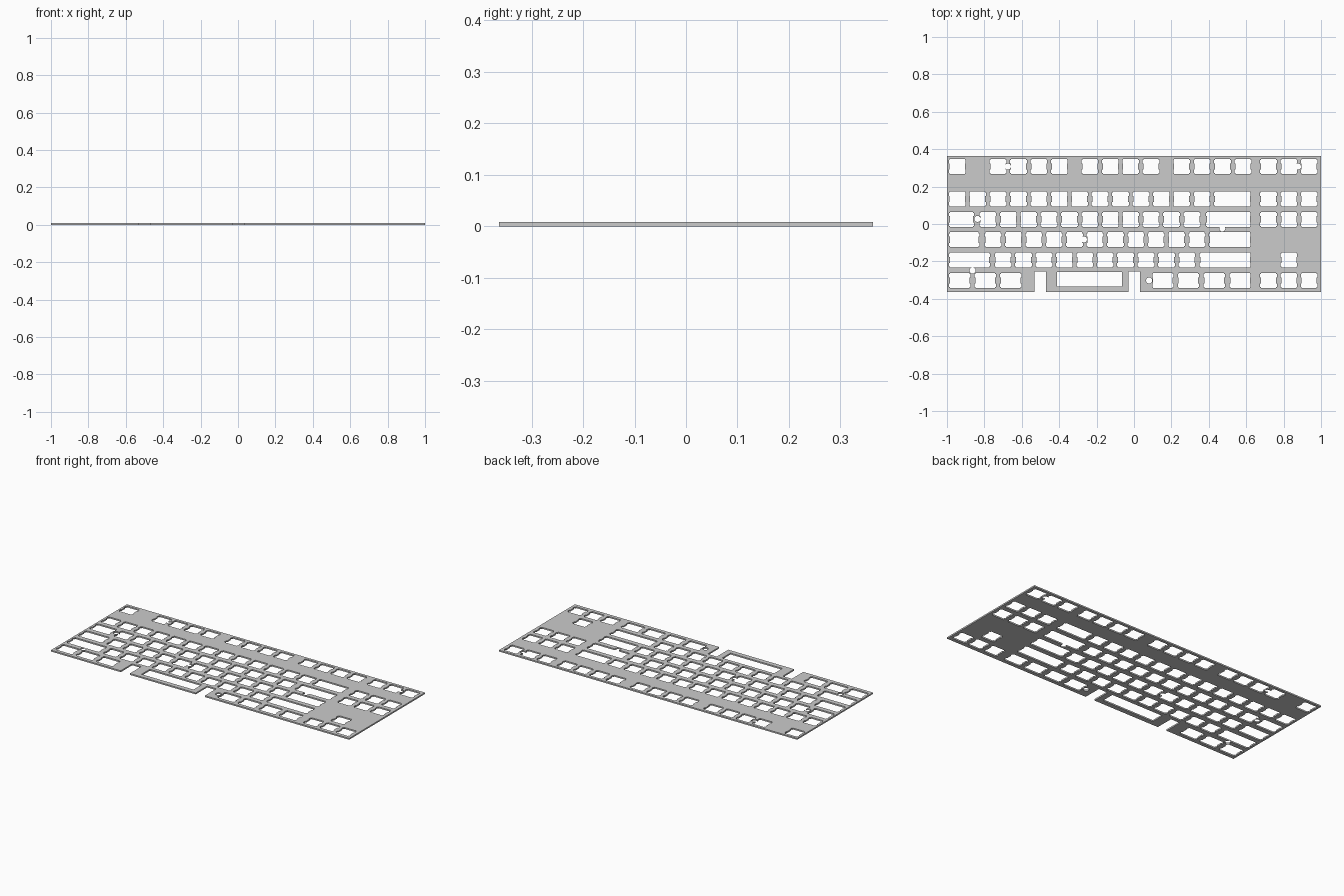
import bpy, bmesh, math

if "Cube" in bpy.data.objects:
    bpy.data.objects.remove(bpy.data.objects["Cube"])

T = 0.0087              # plate thickness
U = 0.1091              # key pitch
X0 = -0.945             # centre of first column
HY = 0.0401             # half height of a cutout
ROWS = [0.307, 0.134, 0.025, -0.084, -0.193, -0.302]
LEFT, RIGHT = -0.989, 0.624


def prism(bm, pts, z0, z1):
    """Closed prism from a counter-clockwise outline."""
    lo = [bm.verts.new((x, y, z0)) for x, y in pts]
    hi = [bm.verts.new((x, y, z1)) for x, y in pts]
    n = len(pts)
    bm.faces.new(lo[::-1])
    bm.faces.new(hi)
    for i in range(n):
        j = (i + 1) % n
        bm.faces.new((lo[i], lo[j], hi[j], hi[i]))


def rect(x0, x1, y0, y1):
    return [(x0, y0), (x1, y0), (x1, y1), (x0, y1)]


def key_outline(x0, x1, y):
    """Switch opening with two clip wings on each side."""
    cx, w = (x0 + x1) / 2, (x1 - x0) / 2
    i, a, b = w - 0.0046, 0.0166, 0.0344
    right = [(i, -HY), (i, -b), (w, -b), (w, -a), (i, -a),
             (i, a), (w, a), (w, b), (i, b), (i, HY)]
    left = [(-px, py) for px, py in reversed(right)]
    return [(cx + px, y + py) for px, py in right + left]


def make_object(name, bm):
    me = bpy.data.meshes.new(name)
    bm.to_mesh(me)
    bm.free()
    ob = bpy.data.objects.new(name, me)
    bpy.context.collection.objects.link(ob)
    return ob


# Plate blank
bm = bmesh.new()
prism(bm, rect(-1, 1, -0.3635, 0.3635), 0, T)
plate = make_object("keyboard_plate", bm)

# Switch openings: single keys by column offset, row by row
nav = [15.25, 16.25, 17.25]
singles = [
    [0, 2, 3, 4, 5, 6.5, 7.5, 8.5, 9.5, 11, 12, 13, 14] + nav,
    list(range(13)) + nav,
    [1.5 + k for k in range(11)] + nav,
    [1.75 + k for k in range(11)],
    [2.25 + k for k in range(10)] + [16.25],
    nav,
]
bm = bmesh.new()
for y, offsets in zip(ROWS, singles):
    for o in offsets:
        x = X0 + o * U
        prism(bm, key_outline(x - 0.0447, x + 0.0447, y), -0.05, 0.05)

# Bottom row modifier openings
for o in (0.125, 1.375, 2.625, 10.08, 11.33, 12.6, 13.86):
    x = X0 + o * U
    prism(bm, key_outline(x - 0.057, x + 0.057, ROWS[5]), -0.05, 0.05)

# Wide openings: row, left edge, right edge
for r, a, b in [(1, 0.428, RIGHT), (2, LEFT, -0.856), (2, 0.386, RIGHT),
                (3, LEFT, -0.826), (3, 0.401, RIGHT),
                (4, LEFT, -0.770), (4, 0.350, RIGHT)]:
    prism(bm, key_outline(a, b, ROWS[r]), -0.05, 0.05)

# Space bar opening and the two open stabiliser slots
prism(bm, rect(-0.412, -0.064, -0.335, -0.256), -0.05, 0.05)
for a, b in ((-0.532, -0.471), (-0.029, 0.032)):
    prism(bm, rect(a, b, -0.5, -0.254), -0.05, 0.05)
openings = make_object("openings_cutter", bm)

# Round mounting holes
bm = bmesh.new()
for hx, hy in [(-0.674, 0.307), (0.877, 0.307), (-0.837, 0.027), (0.472, -0.024),
               (-0.268, -0.083), (-0.863, -0.249), (0.081, -0.302)]:
    ring = [(hx + 0.0162 * math.cos(k * math.pi / 12),
             hy + 0.0162 * math.sin(k * math.pi / 12)) for k in range(24)]
    prism(bm, ring, -0.06, 0.06)
holes = make_object("holes_cutter", bm)

# Cut the plate, then drop the cutters
bpy.context.view_layer.objects.active = plate
plate.select_set(True)
for cutter in (openings, holes):
    cutter.hide_render = True
    mod = plate.modifiers.new("cut", 'BOOLEAN')
    mod.operation = 'DIFFERENCE'
    mod.solver = 'EXACT'
    mod.object = cutter
    bpy.ops.object.modifier_apply(modifier=mod.name)
    bpy.data.objects.remove(cutter, do_unlink=True)
